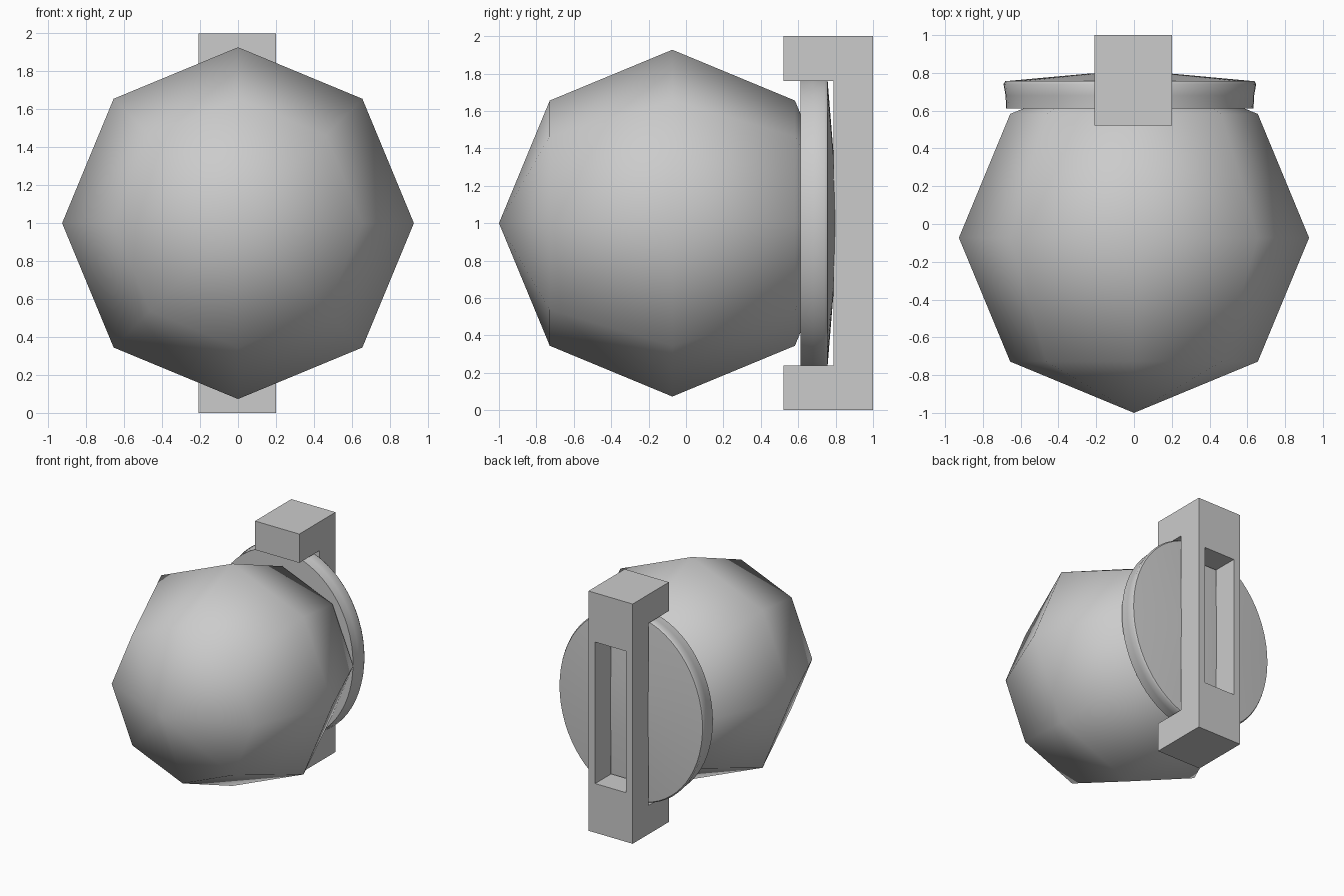
import bpy, bmesh, math

if "Cube" in bpy.data.objects:
    bpy.data.objects.remove(bpy.data.objects["Cube"])

def box(name, lo, hi):
    bpy.ops.mesh.primitive_cube_add(size=1, location=[(a + b) / 2 for a, b in zip(lo, hi)])
    ob = bpy.context.object
    ob.name = name
    ob.scale = [b - a for a, b in zip(lo, hi)]
    bpy.ops.object.transform_apply(location=True, rotation=True, scale=True)
    return ob

# Faceted ball, poles facing front and back, open end hidden in the dish
bpy.ops.mesh.primitive_uv_sphere_add(segments=8, ring_count=4, radius=0.927,
                                     location=(0, -0.073, 1), rotation=(math.pi / 2, 0, 0))
ball = bpy.context.object
ball.name = "ball"
bpy.ops.object.transform_apply(location=True, rotation=True, scale=True)
bm = bmesh.new()
bm.from_mesh(ball.data)
bmesh.ops.bisect_plane(bm, geom=bm.verts[:] + bm.edges[:] + bm.faces[:],
                       plane_co=(0, 0.7, 0), plane_no=(0, 1, 0), clear_outer=True)
bm.to_mesh(ball.data)
bm.free()
ball.data.shade_smooth()

# Oval dish behind the ball: (x radius, z radius, y) rings from front to back
rings = [(0.655, 0.77, 0.612), (0.658, 0.775, 0.68), (0.669, 0.787, 0.74),
         (0.66, 0.777, 0.756), (0.20, 0.26, 0.798)]
N = 64
bm = bmesh.new()
loops = [[bm.verts.new((-0.022 + rx * math.cos(2 * math.pi * i / N), y,
                        1 + rz * math.sin(2 * math.pi * i / N))) for i in range(N)]
         for rx, rz, y in rings]
for a, b in zip(loops, loops[1:]):
    for i in range(N):
        j = (i + 1) % N
        bm.faces.new((a[i], a[j], b[j], b[i]))
bm.faces.new(loops[0])
bm.faces.new(loops[-1])
bmesh.ops.recalc_face_normals(bm, faces=bm.faces[:])
me = bpy.data.meshes.new("dish")
bm.to_mesh(me)
bm.free()
dish = bpy.data.objects.new("dish", me)
bpy.context.collection.objects.link(dish)
bpy.ops.object.select_all(action='DESELECT')
dish.select_set(True)
bpy.context.view_layer.objects.active = dish
bpy.ops.object.shade_smooth_by_angle(angle=math.radians(50))

# C-shaped bracket with a through slot
bracket = box("bracket", (-0.208, 0.522, 0), (0.2, 1.0, 2.0))
cutters = [box("notch_cutter", (-0.5, 0.3, 0.24), (0.5, 0.789, 1.76)),
           box("slot_cutter", (-0.146, 0.7, 0.41), (0.138, 1.2, 1.59))]
for c in cutters:
    m = bracket.modifiers.new(c.name, 'BOOLEAN')
    m.operation = 'DIFFERENCE'
    m.solver = 'EXACT'
    m.object = c
bpy.ops.object.select_all(action='DESELECT')
bracket.select_set(True)
bpy.context.view_layer.objects.active = bracket
for m in list(bracket.modifiers):
    bpy.ops.object.modifier_apply(modifier=m.name)
for c in cutters:
    bpy.data.objects.remove(c, do_unlink=True)
